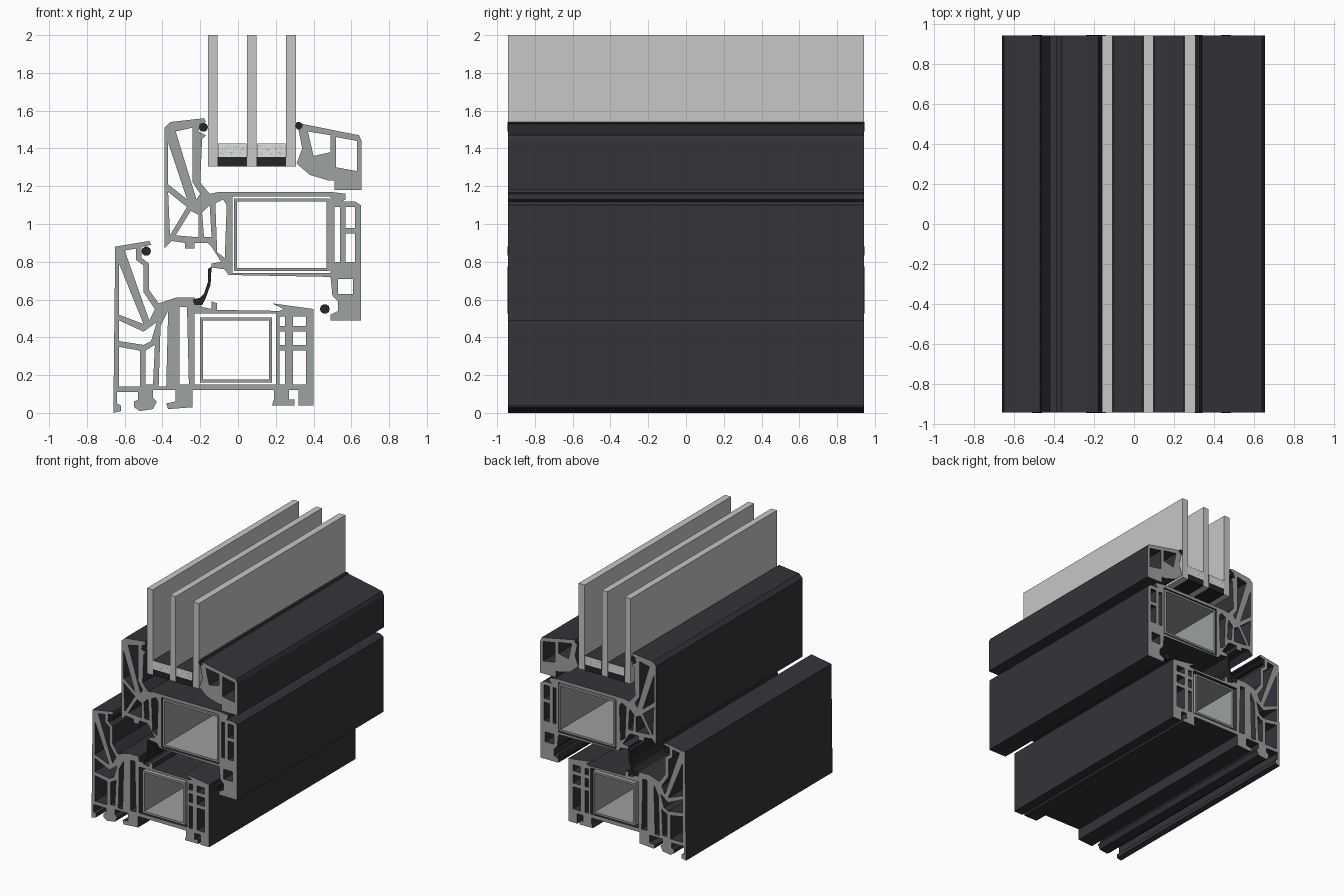
import bpy
import bmesh
import math
import random

random.seed(4)
HALF_LENGTH = 0.942
SCALE = 0.01            # profiles are drawn in hundredths of a unit

default = bpy.data.objects.get("Cube")
if default:
    bpy.data.objects.remove(default, do_unlink=True)


def material(name, red, green, blue):
    mat = bpy.data.materials.new(name)
    mat.use_nodes = True
    colour = (red, green, blue, 1)
    mat.diffuse_color = colour
    mat.node_tree.nodes["Principled BSDF"].inputs["Base Color"].default_value = colour
    return mat


anthracite = material("anthracite foil", .034, .033, .041)
cut_grey = material("cut plastic grey", .34, .36, .35)
steel_grey = material("steel grey", .33, .35, .34)
glass_grey = material("glass grey", .57, .58, .56)
rubber = material("black rubber", .018, .018, .021)
spacer_white = material("spacer white", .75, .77, .75)


def rect(left, bottom, right, top):
    return [(left, bottom), (right, bottom), (right, top), (left, top)]


def disc(x, z, radius, sides=10):
    steps = [math.tau * i / sides for i in range(sides)]
    return [(x + radius * math.cos(a), z + radius * math.sin(a)) for a in steps]


def extrude_profile(name, outline, holes, side_mat, end_mat=None, half=HALF_LENGTH):
    """Fill an outline with holes and extrude it along y; ends get their own colour."""
    bm = bmesh.new()
    for loop in [outline] + list(holes):
        verts = [bm.verts.new((x * SCALE, -half, z * SCALE)) for x, z in loop]
        for a, b in zip(verts, verts[1:] + verts[:1]):
            bm.edges.new((a, b))
    bmesh.ops.triangle_fill(bm, use_beauty=True, use_dissolve=False, edges=bm.edges[:])
    grown = bmesh.ops.extrude_face_region(bm, geom=bm.faces[:], use_keep_orig=True)
    moved = [v for v in grown["geom"] if isinstance(v, bmesh.types.BMVert)]
    bmesh.ops.translate(bm, verts=moved, vec=(0, 2 * half, 0))
    bmesh.ops.recalc_face_normals(bm, faces=bm.faces[:])
    bm.normal_update()
    for face in bm.faces:
        face.material_index = int(end_mat is not None and abs(face.normal.y) > .5)
    return finish(name, bm, [side_mat, end_mat] if end_mat else [side_mat])


def finish(name, bm, mats):
    mesh = bpy.data.meshes.new(name)
    bm.to_mesh(mesh)
    bm.free()
    for mat in mats:
        mesh.materials.append(mat)
    obj = bpy.data.objects.new(name, mesh)
    bpy.context.scene.collection.objects.link(obj)
    return obj


# Fixed outer frame: clip feet, right wall, deck, then the raised left leg
frame_feet = [
    (-66, 0), (-62, 1), (-62, 4), (-64, 5), (-64, 11), (-53, 11), (-53, 7),
    (-55, 6), (-55, 3), (-52, 1), (-45, 2), (-43, 6), (-45, 8), (-45, 12),
    (-33, 12), (-33, 6), (-38, 5), (-37, 2), (-24, 3), (-24, 12),
    (19, 12), (19, 7), (18, 4), (30, 4), (30, 7), (27, 7), (27, 12),
    (32, 12), (32, 4), (40, 4),
]
frame_top = [
    (40, 55), (18, 58), (24, 55), (22, 54), (-11, 54.5), (-11, 58), (-14, 59),
    (-14, 55), (-19, 56), (-23, 61), (-33, 61), (-42, 58), (-47, 65),
    (-47, 79), (-51, 82), (-51, 88), (-46, 89), (-47, 91), (-65, 88),
]
frame_chambers = [
    [(-63, 79), (-63, 52), (-50, 47)],
    [(-60, 86), (-54, 87), (-54, 81), (-50, 78), (-50, 64), (-44, 55), (-47, 49)],
    [(-63, 49), (-50, 43), (-43, 48), (-46, 38), (-50, 36), (-63, 38)],
    [(-63, 35), (-52, 33), (-52, 14), (-63, 14)],
    [(-49, 33), (-44, 36), (-45, 15), (-49, 15)],
    [(-41, 46), (-37, 54), (-38, 14), (-42, 14)],
    [(-31, 56), (-27, 56), (-26, 15), (-31, 15)],
    rect(-23, 15, 20, 52.5),
]
for left, right in ((22, 25), (29, 36)):
    for bottom, top in ((15, 33), (36, 43), (46, 51)):
        frame_chambers.append(rect(left, bottom, right, top))
extrude_profile("outer_frame", frame_feet + frame_top, frame_chambers,
                anthracite, cut_grey)

# Opening sash: left leg, glass rebate, right leg, then the underside
sash_upper = [
    (-39, 151), (-36, 154), (-18, 156), (-17, 154), (-20, 153), (-21, 149),
    (-17, 147), (-19, 145), (-20, 122), (-15, 116), (-10, 117), (49, 117),
    (57, 116), (57, 113), (55, 112), (62, 112), (65, 110),
]
sash_lower = [
    (65, 49), (49, 49), (49, 52), (53, 54), (53, 59), (50, 62), (49, 72),
    (-5, 73), (-7, 76), (-14, 77), (-14, 79), (-9, 80), (-14, 88), (-16, 90),
    (-23, 90), (-23, 87), (-28, 87), (-28, 90), (-35, 91), (-39, 87),
]
sash_chambers = [
    [(-33, 149), (-24, 151), (-24, 122), (-20, 116), (-22, 113)],
    [(-37, 143), (-27, 113), (-37, 121)],
    [(-37, 117), (-27, 109), (-36, 94)],
    [(-33, 94), (-25, 107), (-21, 105), (-21, 93)],
    [(-18, 93), (-19, 106), (-15, 110), (-14, 93)],
    [(-11, 85), (-12, 111), (-8, 113), (-6, 110), (-7, 82)],
    rect(-3, 74, 49, 114.5),
    rect(51, 80, 54, 109),
    rect(57, 98, 62, 109),
    rect(57, 80, 62, 95),
    rect(53, 63, 61, 71),
]
extrude_profile("opening_sash", sash_upper + sash_lower, sash_chambers,
                anthracite, cut_grey)

# Glazing bead that clips against the outer pane
bead = [
    (31, 154), (34, 153), (64, 147), (65.5, 144), (65.5, 118), (51, 118),
    (51, 123), (48, 123), (38, 126), (31, 132), (34, 140), (32, 150),
]
bead_chambers = [
    [(37, 149), (49, 147), (49, 138), (40, 136)],
    [(52, 146), (63, 144), (63, 128), (52, 130)],
]
extrude_profile("glazing_bead", bead, bead_chambers, anthracite, cut_grey)

# Steel reinforcement tubes
WALL = 1.6
for name, (left, bottom, right, top) in {
    "frame_steel_tube": (-20, 16, 18, 50.5),
    "sash_steel_tube": (-2, 75, 48.5, 113.5),
}.items():
    inner = rect(left + WALL, bottom + WALL, right - WALL, top - WALL)
    extrude_profile(name, rect(left, bottom, right, top), [inner], steel_grey)

# Triple glazing
for name, left, right in (("inner", -16, -10.8), ("middle", 4.7, 9.8),
                          ("outer", 25.3, 30.8)):
    extrude_profile(name + "_glass_pane", rect(left, 130.5, right, 200), [], glass_grey)

# Spacer bars, edge sealant and desiccant grains
grains = bmesh.new()
for name, left, right in (("inner", -10.8, 4.7), ("outer", 9.8, 25.3)):
    extrude_profile(name + "_edge_sealant", rect(left, 130.5, right, 135.5), [], rubber)
    extrude_profile(name + "_spacer_bar", rect(left + .2, 135.5, right - .2, 142.5), [],
                    anthracite, spacer_white)
    for y in (-HALF_LENGTH - .001, HALF_LENGTH + .001):
        for _ in range(45):
            x = random.uniform(left + 1, right - 1) * SCALE
            z = random.uniform(136.5, 141.5) * SCALE
            size = random.uniform(.002, .004)
            corners = [(x - size, y, z), (x, y, z - size), (x + size, y, z), (x, y, z + size)]
            if y > 0:
                corners.reverse()
            grains.faces.new([grains.verts.new(c) for c in corners])
finish("desiccant_grains", grains, [cut_grey])

# Rubber gaskets, slightly proud of the cut ends
SEAL_LENGTH = HALF_LENGTH + .002
for name, x, z, radius in (("sash_glass", -18.3, 151.2, 2.4), ("frame_stop", -48.6, 85.6, 2.5),
                           ("sash_stop", 46, 55, 2.6), ("bead_glass", 32.2, 152, 2)):
    extrude_profile(name + "_gasket", disc(x, z, radius), [], rubber, half=SEAL_LENGTH)
flap = [
    (-14, 77.5), (-16, 76), (-16, 69), (-18, 63), (-20, 61), (-24, 60), (-23, 57),
    (-19, 57), (-17, 61), (-14.5, 68),
]
extrude_profile("centre_flap_gasket", flap, [], rubber, half=SEAL_LENGTH)
